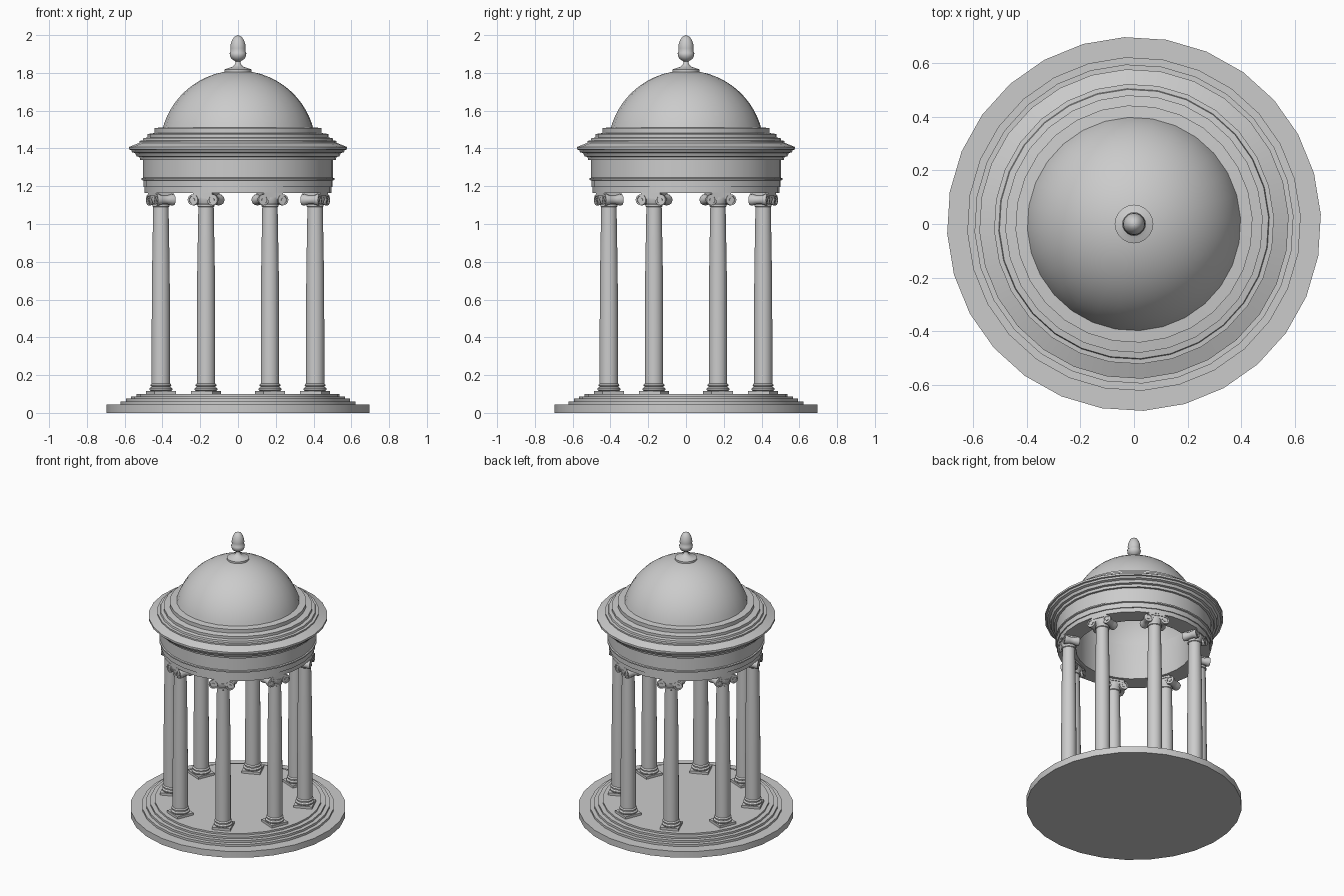
import bpy, bmesh, math
from mathutils import Matrix

if "Cube" in bpy.data.objects:
    bpy.data.objects.remove(bpy.data.objects["Cube"])

SIDES = 28
PHASE = math.radians(2.9)


def finish(bm, name, angle=30):
    bmesh.ops.recalc_face_normals(bm, faces=bm.faces)
    me = bpy.data.meshes.new(name)
    bm.to_mesh(me)
    bm.free()
    me.shade_smooth()
    me.set_sharp_from_angle(angle=math.radians(angle))
    ob = bpy.data.objects.new(name, me)
    bpy.context.collection.objects.link(ob)
    return ob


def lathe(bm, profile, n, phase=0.0, mat=Matrix(), closed=False):
    """Spin (radius, z) points around z; radius 0 becomes a pole."""
    rings = []
    for r, z in profile:
        if r == 0:
            rings.append([bm.verts.new(mat @ Matrix.Translation((0, 0, z)).translation)] * n)
        else:
            rings.append([bm.verts.new((mat @ Matrix.Translation(
                (r * math.cos(phase + i * math.tau / n),
                 r * math.sin(phase + i * math.tau / n), z))).translation) for i in range(n)])
    pairs = list(zip(rings, rings[1:]))
    if closed:
        pairs.append((rings[-1], rings[0]))
    for a, b in pairs:
        for i in range(n):
            j = (i + 1) % n
            vs = list(dict.fromkeys([a[i], a[j], b[j], b[i]]))
            if len(vs) > 2:
                bm.faces.new(vs)


def box(bm, sx, sy, z0, z1):
    m = Matrix.Translation((0, 0, (z0 + z1) / 2)) @ Matrix.Diagonal((sx, sy, z1 - z0, 1))
    bmesh.ops.create_cube(bm, size=1, matrix=m)


def arc(r, zc, a0, a1, n):
    """Arc in the (radius, z) plane, angles in degrees from the horizontal."""
    pts = []
    for i in range(n + 1):
        a = math.radians(a0 + (a1 - a0) * i / n)
        pts.append((r * math.cos(a), zc + r * math.sin(a)))
    return pts


# Stepped round base
bm = bmesh.new()
lathe(bm, [(0, 0), (.697, 0), (.697, .045), (.622, .045), (.622, .06), (.595, .06),
           (.595, .075), (.568, .075), (.568, .088), (.538, .088), (.538, .1), (0, .1)],
      SIDES, PHASE)
finish(bm, "stepped_base")

# Entablature ring with moulded cornice and blocking steps
bm = bmesh.new()
lathe(bm, [(.375, 1.165), (.495, 1.165), (.495, 1.195), (.502, 1.195), (.502, 1.23),
           (.511, 1.233), (.511, 1.242), (.503, 1.245), (.503, 1.338), (.518, 1.338),
           (.522, 1.355), (.537, 1.358), (.545, 1.375), (.562, 1.38), (.566, 1.392),
           (.577, 1.394), (.577, 1.408), (.522, 1.43), (.522, 1.44), (.505, 1.442),
           (.502, 1.454), (.48, 1.458), (.48, 1.476), (.442, 1.482), (.442, 1.508),
           (.395, 1.512), (.375, 1.4)], SIDES, PHASE, closed=True)
finish(bm, "entablature")

# Dome shell: outer curve and inner ceiling
bm = bmesh.new()
outer = arc(.414, 1.398, 14, 90, 14)
inner = arc(.38, 1.39, 90, 0, 14)
outer[-1], inner[0] = (0, 1.812), (0, 1.77)
lathe(bm, outer, SIDES, PHASE)
lathe(bm, inner, SIDES, PHASE)
ob = finish(bm, "dome")

# Acorn finial
bm = bmesh.new()
lathe(bm, [(0, 1.8), (.072, 1.8), (.072, 1.818), (.055, 1.824), (.03, 1.832), (.016, 1.845),
           (.012, 1.86), (.022, 1.866), (.036, 1.876), (.043, 1.89), (.044, 1.906),
           (.039, 1.912), (.041, 1.93), (.039, 1.95), (.032, 1.972), (.02, 1.99), (0, 2.0)],
      20)
finish(bm, "finial", 50)

# One column, its face pointing to local -y
bm = bmesh.new()
box(bm, .122, .122, .098, .117)
lathe(bm, [(0, .117), (.056, .117), (.061, .122), (.061, .129), (.056, .134), (.051, .136),
           (.051, .141), (.055, .143), (.056, .148), (.053, .153), (.049, .156), (.049, .45),
           (.047, .75), (.041, 1.09), (.046, 1.093), (.046, 1.103), (.041, 1.106),
           (.05, 1.128), (.05, 1.14), (0, 1.14)], 24)
# Scrolled capital: two pinched bolsters, joining band and abacus
for s in (-1, 1):
    m = Matrix.Translation((s * .056, 0, 1.128)) @ Matrix.Rotation(math.pi / 2, 4, 'X')
    half = [(0, .048), (.01, .048), (.01, .044), (.02, .044), (.02, .05), (.029, .05),
            (.03, .036), (.023, .015)]
    lathe(bm, half + [(r, -z) for r, z in reversed(half)], 16, 0, m)
box(bm, .112, .092, 1.132, 1.155)
box(bm, .11, .1, 1.152, 1.167)
column = finish(bm, "column_1", 35)

# Eight columns in a ring
for k in range(8):
    ob = column if k == 0 else bpy.data.objects.new(f"column_{k + 1}", column.data)
    if k:
        bpy.context.collection.objects.link(ob)
    a = math.radians(22.5 + 45 * k)
    ob.location = (.442 * math.cos(a), .442 * math.sin(a), 0)
    ob.rotation_euler = (0, 0, a + math.pi / 2)
